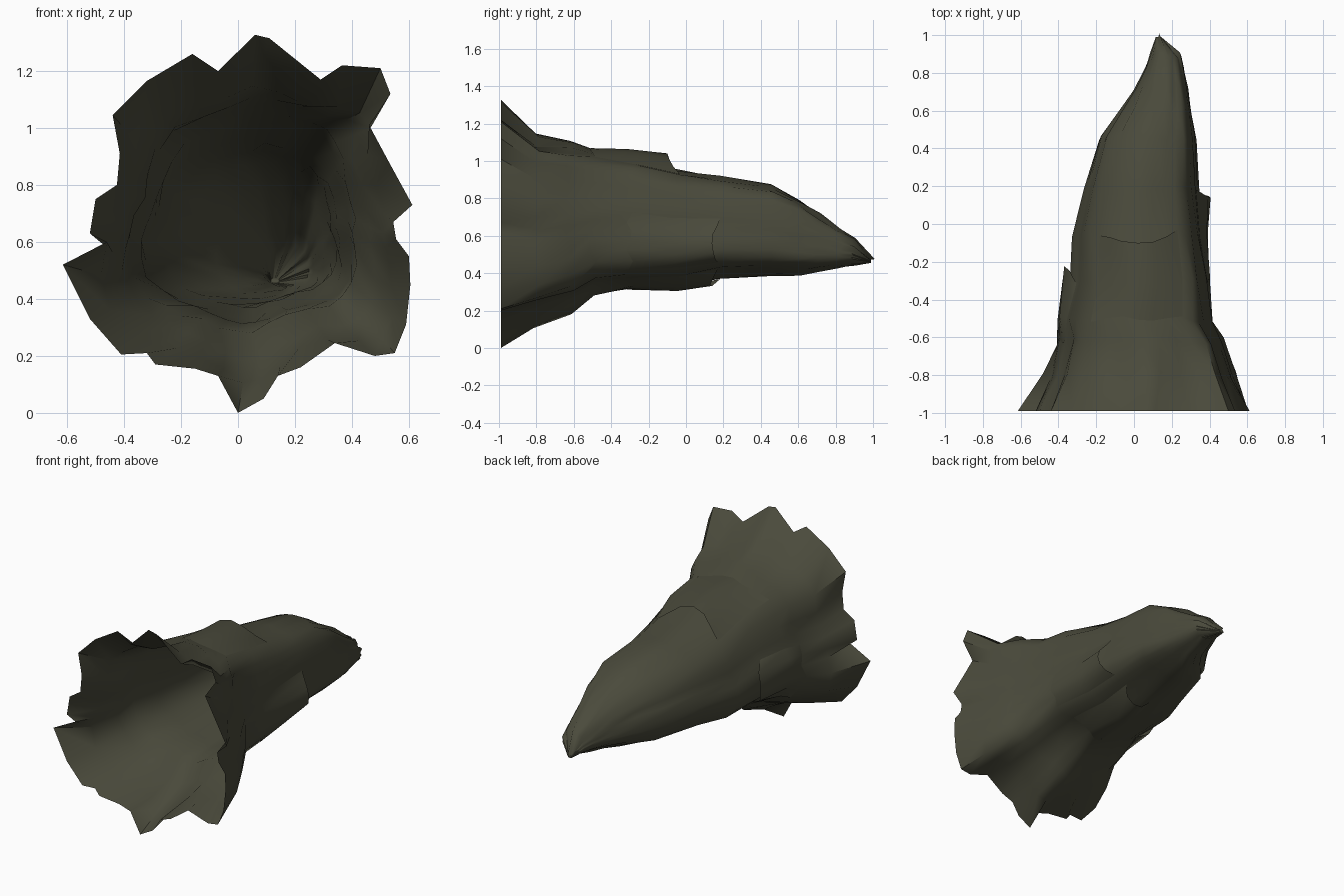
import bpy, math, random
from mathutils import Vector

if "Cube" in bpy.data.objects:
    bpy.data.objects.remove(bpy.data.objects["Cube"])
random.seed(4)

rock = bpy.data.materials.new("dark_olive_rock")
rock.diffuse_color = (0.068, 0.068, 0.044, 1)
rock.use_nodes = True
rock.node_tree.nodes["Principled BSDF"].inputs["Base Color"].default_value = rock.diffuse_color

# Jagged outline of the cave mouth (x, z), anticlockwise from the bottom spike
MOUTH = [(0, 0), (.09, .05), (.14, .13), (.22, .16), (.34, .245), (.48, .2), (.55, .21),
         (.59, .31), (.605, .45), (.6, .55), (.555, .61), (.545, .67), (.612, .73),
         (.53, .88), (.46, 1.01), (.535, 1.12), (.5, 1.21), (.365, 1.22), (.29, 1.17),
         (.11, 1.315), (.06, 1.327), (-.07, 1.2), (-.16, 1.26), (-.32, 1.165),
         (-.44, 1.045), (-.415, .91), (-.425, .8), (-.5, .75), (-.52, .63), (-.46, .6),
         (-.615, .52), (-.52, .33), (-.41, .205), (-.32, .21), (-.29, .17),
         (-.15, .155), (-.07, .13)]
# Rings towards the tip: y, x min, x max, z min, z max, smoothing passes
RINGS = [(-.8, -.49, .56, .1, 1.16, 1), (-.62, -.41, .49, .18, 1.11, 2),
         (-.5, -.4, .43, .27, 1.08, 3), (-.3, -.345, .41, .3, 1.03, 3),
         (-.05, -.33, .37, .32, .96, 4), (.18, -.275, .345, .36, .925, 4),
         (.45, -.19, .335, .375, .88, 5), (.6, -.08, .31, .385, .8, 5),
         (.71, 0, .29, .405, .72, 6), (.82, .055, .265, .425, .64, 6),
         (.89, .085, .25, .44, .59, 6), (.99, .115, .145, .455, .475, 8)]


def smooth(loop, passes):
    for _ in range(passes):
        n = len(loop)
        loop = [((loop[i - 1][0] + 2 * loop[i][0] + loop[(i + 1) % n][0]) / 4,
                 (loop[i - 1][1] + 2 * loop[i][1] + loop[(i + 1) % n][1]) / 4) for i in range(n)]
    return loop


def fit(loop, x0, x1, z0, z1):
    xs, zs = [p[0] for p in loop], [p[1] for p in loop]
    return [(x0 + (x - min(xs)) / (max(xs) - min(xs)) * (x1 - x0),
             z0 + (z - min(zs)) / (max(zs) - min(zs)) * (z1 - z0)) for x, z in loop]


def make_object(name, verts, faces, angle):
    me = bpy.data.meshes.new(name)
    me.from_pydata(verts, [], faces)
    me.materials.append(rock)
    ob = bpy.data.objects.new(name, me)
    bpy.context.collection.objects.link(ob)
    bpy.ops.object.select_all(action='DESELECT')
    ob.select_set(True)
    bpy.context.view_layer.objects.active = ob
    bpy.ops.object.shade_smooth_by_angle(angle=math.radians(angle))
    return ob


# Hollow cave shell, lofted from the mouth to the tip
n = len(MOUTH)
grid = [[Vector((x, -.99, z)) for x, z in MOUTH]]
for y, x0, x1, z0, z1, passes in RINGS:
    loop = fit(smooth(MOUTH, passes), x0, x1, z0, z1)
    cx, cz = (x0 + x1) / 2, (z0 + z1) / 2
    ring = []
    for x, z in loop:
        k = 1 - random.uniform(0, .05)          # slight inward dents
        j = random.uniform(-.02, .02) if y < .9 else 0
        ring.append(Vector((cx + (x - cx) * k, y + j, cz + (z - cz) * k)))
    grid.append(ring)
verts = [v for ring in grid for v in ring]
faces = [(r * n + i, r * n + (i + 1) % n, (r + 1) * n + (i + 1) % n, (r + 1) * n + i)
         for r in range(len(grid) - 1) for i in range(n)]
faces.append(tuple(range((len(grid) - 1) * n, len(grid) * n)))
verts[len(verts) - n // 2].y = 1.01
make_object("cave_shell", verts, faces, 50)


# Overlapping rock flaps whose rear edge lifts off the shell
def flap(name, cols, r0, r1, lift, end_y):
    vs, fs, w = [], [], len(cols)
    for r in range(r0, r1 + 1):
        t = (r - r0) / (r1 - r0)
        c = sum(grid[r], Vector()) / n
        for k, i in enumerate(cols):
            p = grid[r][i % n].copy()
            d = p - c
            d.y = 0
            edge = math.sin(math.pi * k / (w - 1))
            p += d.normalized() * (lift * t * edge + .002)
            if r == r1:
                p.y += (end_y - p.y) * edge
            vs.append(p)
    for r in range(r1 - r0):
        for k in range(w - 1):
            a = r * w + k
            fs.append((a, a + 1, a + w + 1, a + w))
    make_object(name, vs, fs, 50)


flap("top_flap", range(17, 24), 3, 5, .08, -.1)
flap("right_flap", range(6, 13), 4, 6, .06, .14)
flap("bottom_flap", range(0, 5), 4, 6, .05, .13)
flap("left_flap", range(27, 33), 2, 4, .03, -.22)
